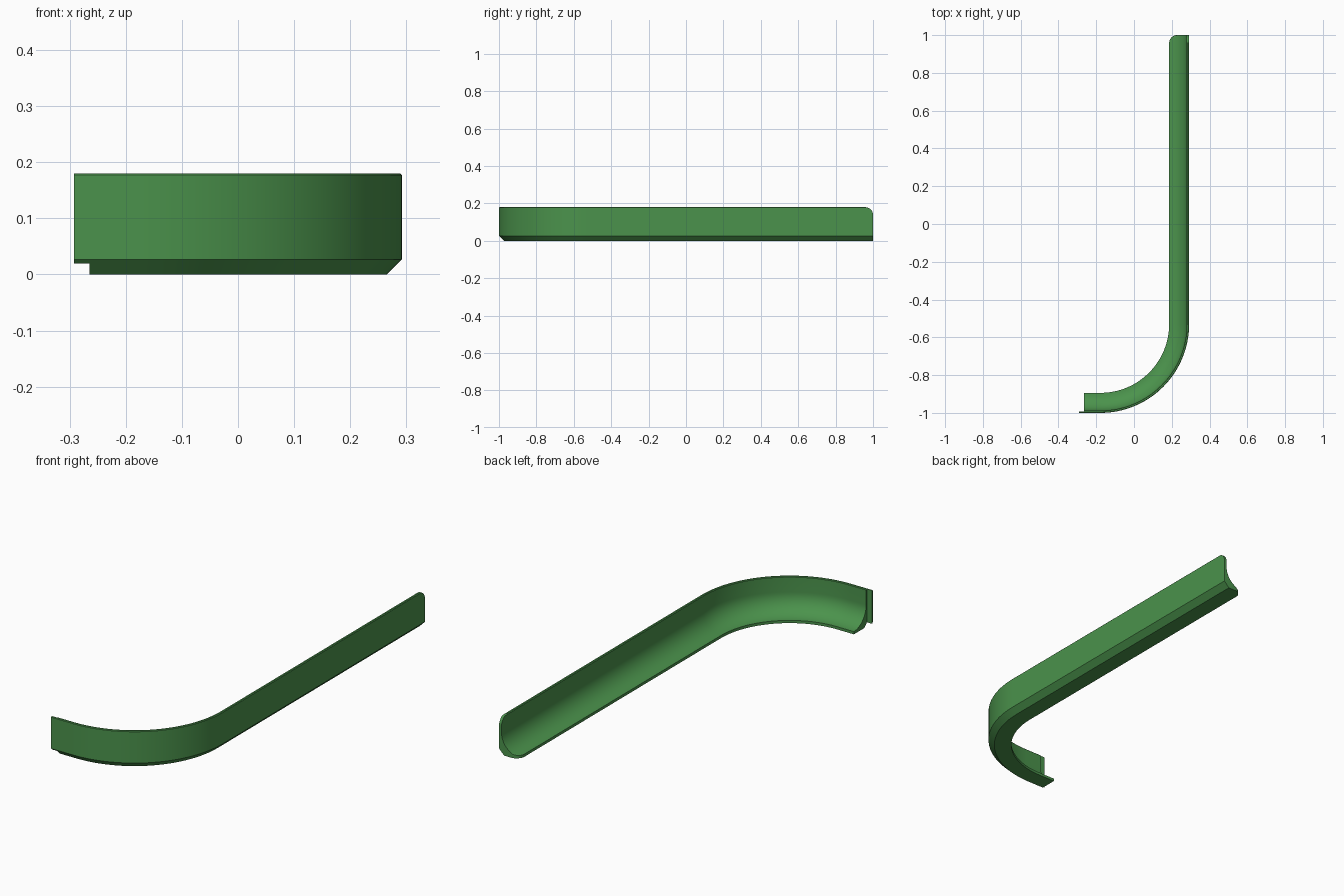
import bpy, bmesh, math

if "Cube" in bpy.data.objects:
    bpy.data.objects.remove(bpy.data.objects["Cube"])

green = bpy.data.materials.new("green")
green.diffuse_color = (0.07, 0.29, 0.072, 1)
green.use_nodes = True
green.node_tree.nodes["Principled BSDF"].inputs["Base Color"].default_value = green.diffuse_color

OUT_X, OUT_Y = 0.292, -1.0      # outer faces of the long and short runs
R = 0.47                        # outer radius of the bend
CX, CY = OUT_X - R, OUT_Y + R   # centre of the bend
WIDTH, HEIGHT, WALL = 0.106, 0.18, 0.013
COVE = WIDTH - WALL             # radius of the concave inner curve
END_R = 0.042                   # rounded corners at the far end


def cove_profile():
    """Cross-section as (inward distance, height)."""
    pts = [(WIDTH, 0), (0.027, 0), (0, 0.027), (0, HEIGHT - 0.003),
           (0.003, HEIGHT), (WALL - 0.003, HEIGHT), (WALL, HEIGHT - 0.003)]
    for i in range(15):
        a = math.radians(180 + 90 * i / 14)
        pts.append((WIDTH + COVE * math.cos(a), WALL + COVE + COVE * math.sin(a)))
    return pts


def stations(x_end):
    """Path points as (outer x, outer y, inward normal, height and width trim)."""
    out = []
    for i in range(9):          # rounded far end
        a = math.pi / 2 * i / 8
        trim = END_R * (1 - math.sin(a))
        out.append((OUT_X, 1 - END_R * (1 - math.cos(a)), (-1, 0), trim))
    for i in range(33):         # bend
        a = math.pi / 2 * i / 32
        c, s = math.cos(a), math.sin(a)
        out.append((CX + R * c, CY - R * s, (-c, s), 0))
    out.append((x_end, OUT_Y, (0, 1), 0))
    return out


def sweep(name, profile, path):
    bm = bmesh.new()
    rings = []
    for x, y, (nx, ny), trim in path:
        ring = []
        for w, z in profile:
            w, z = min(w, WIDTH - trim), min(z, HEIGHT - trim)
            ring.append(bm.verts.new((x + nx * w, y + ny * w, z)))
        rings.append(ring)
    n = len(profile)
    for a, b in zip(rings, rings[1:]):
        for i in range(n):
            j = (i + 1) % n
            bm.faces.new((a[i], a[j], b[j], b[i]))
    bm.faces.new(rings[0])
    bm.faces.new(rings[-1][::-1])
    bmesh.ops.recalc_face_normals(bm, faces=bm.faces)
    mesh = bpy.data.meshes.new(name)
    bm.to_mesh(mesh)
    bm.free()
    mesh.materials.append(green)
    ob = bpy.data.objects.new(name, mesh)
    bpy.context.collection.objects.link(ob)
    bpy.ops.object.select_all(action='DESELECT')
    ob.select_set(True)
    bpy.context.view_layer.objects.active = ob
    bpy.ops.object.shade_smooth_by_angle(angle=math.radians(30))
    return ob


# Coved skirting strip with a bend
sweep("coved_strip", cove_profile(), stations(-0.265))

# Thin overlapping flap at the short end
flap = [(0.007, 0.02), (0, 0.027), (0, HEIGHT - 0.003), (0.003, HEIGHT), (0.007, HEIGHT)]
sweep("end_flap", flap, [(-0.265, OUT_Y, (0, 1), 0), (-0.292, OUT_Y, (0, 1), 0)])
